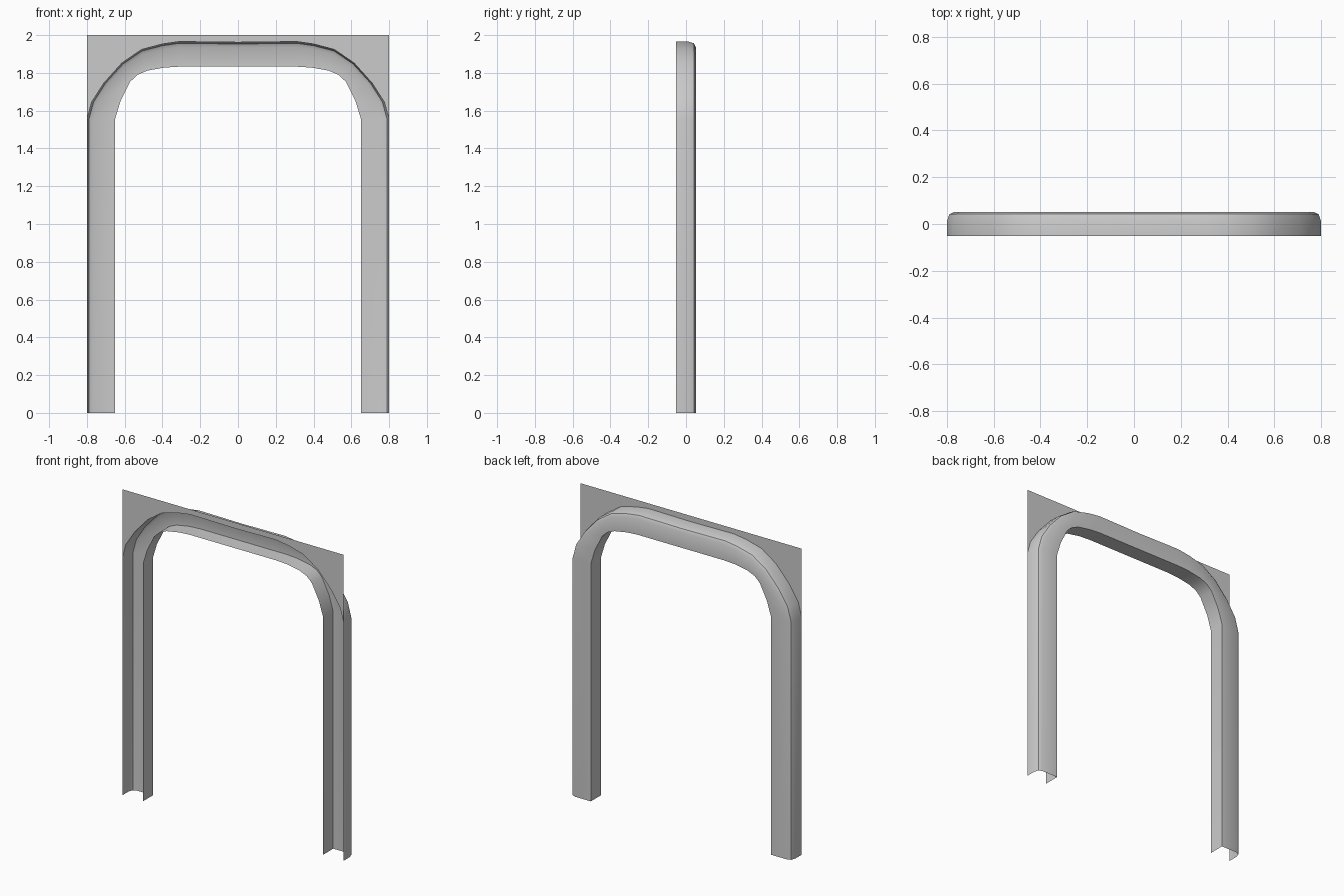
import bpy, bmesh

if "Cube" in bpy.data.objects:
    bpy.data.objects.remove(bpy.data.objects["Cube"])

# Half-path stations, left foot to top middle: (outer x, z), (inner x, z)
half = [
    ((-.80, 0), (-.652, 0)),
    ((-.80, 1.552), (-.652, 1.552)),
    ((-.775, 1.645), (-.623, 1.648)),
    ((-.711, 1.745), (-.570, 1.754)),
    ((-.615, 1.852), (-.532, 1.790)),
    ((-.510, 1.924), (-.480, 1.812)),
    ((-.400, 1.953), (-.390, 1.828)),
    ((-.310, 1.966), (-.310, 1.833)),
    ((0, 1.962), (0, 1.833)),
]
stations = half + [((-o[0], o[1]), (-i[0], i[1])) for o, i in reversed(half[:-1])]

# Open channel section: (fraction from outer to inner edge, y)
section = [(0, -.052), (0, .012), (.07, .042), (.22, .052), (1, .052), (1, -.052)]


def make_object(name, bm):
    mesh = bpy.data.meshes.new(name)
    bm.to_mesh(mesh)
    bm.free()
    obj = bpy.data.objects.new(name, mesh)
    bpy.context.collection.objects.link(obj)
    return obj


# Arched frame: section swept along the stations, open at the front
bm = bmesh.new()
rings = [[bm.verts.new((o[0] + (i[0] - o[0]) * t, y, o[1] + (i[1] - o[1]) * t))
          for t, y in section] for o, i in stations]
for a, b in zip(rings, rings[1:]):
    for k in range(len(section) - 1):
        bm.faces.new((a[k], a[k + 1], b[k + 1], b[k]))
bmesh.ops.recalc_face_normals(bm, faces=bm.faces)
# Make the back wall face backwards
bm.faces.ensure_lookup_table()
if bm.faces[3].normal.y < 0:
    bmesh.ops.reverse_faces(bm, faces=bm.faces)
frame = make_object("arched_frame", bm)
bpy.context.view_layer.objects.active = frame
frame.select_set(True)
bpy.ops.object.shade_smooth_by_angle(angle=0.6)

# Flat spandrel plate filling between the arch and its square top, at the front
bm = bmesh.new()
arch = [o for o, i in stations[1:-1]]
low = [bm.verts.new((x, -.052, z)) for x, z in arch]
high = [bm.verts.new((x, -.052, 2)) for x, z in arch[1:-1]]
high = [bm.verts.new((-.8, -.052, 2))] + high + [bm.verts.new((.8, -.052, 2))]
for k in range(len(arch) - 1):
    bm.faces.new((low[k], low[k + 1], high[k + 1], high[k]))
make_object("spandrel_plate", bm)
